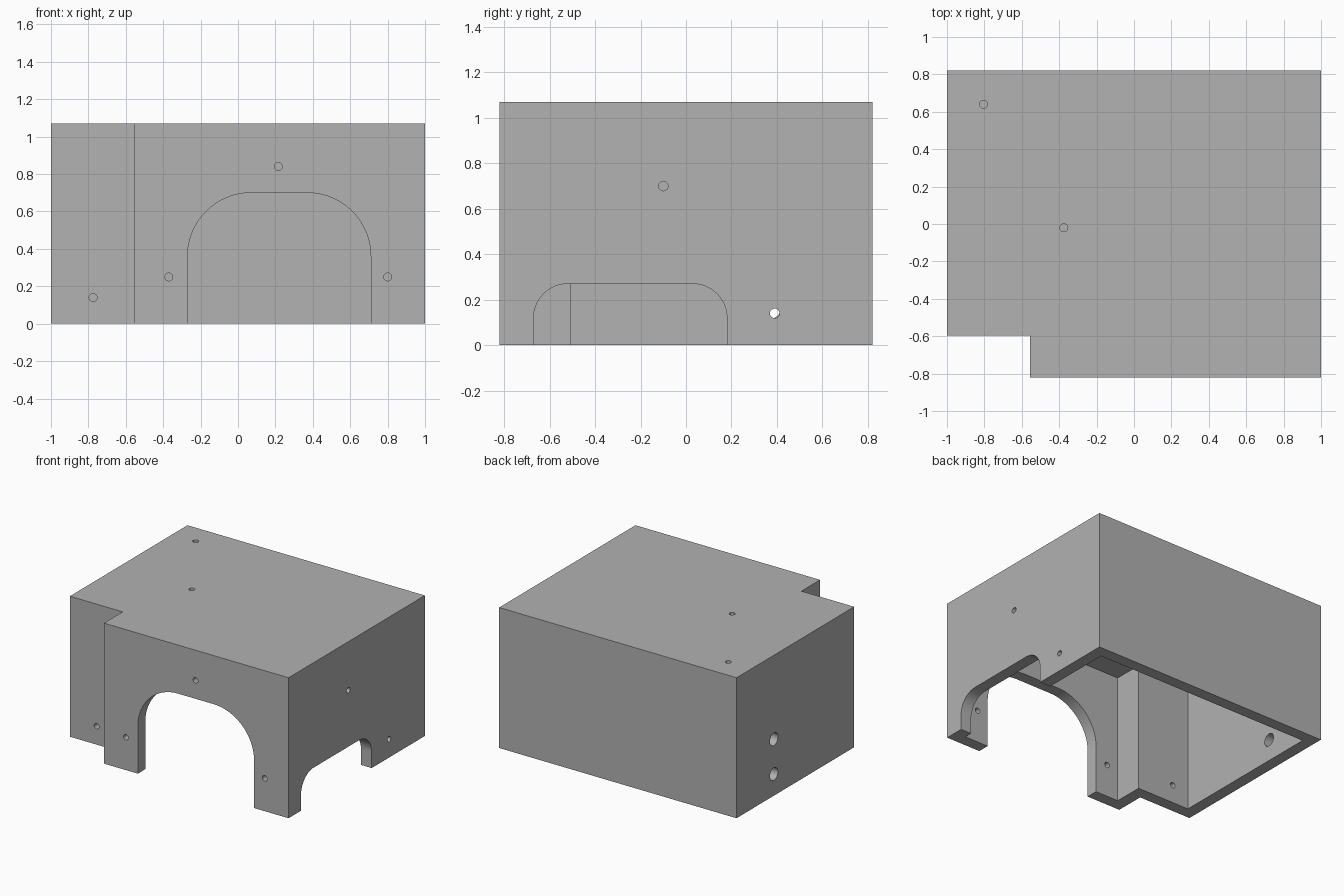
import bpy
import bmesh
import math
from mathutils import Vector

cube = bpy.data.objects.get("Cube")
if cube:
    bpy.data.objects.remove(cube, do_unlink=True)

HEIGHT, WALL = 1.07, 0.09
X, Y = 1.0, 0.82              # outer half sizes
NOTCH_X, NOTCH_Y = -0.555, -0.595

grey = bpy.data.materials.new("plain_grey")
grey.use_nodes = True
grey.diffuse_color = (0.445, 0.445, 0.445, 1)
grey.node_tree.nodes["Principled BSDF"].inputs["Base Color"].default_value = grey.diffuse_color


def prism(name, points, direction):
    """Extrude a closed loop of 3D points along a direction."""
    bm = bmesh.new()
    face = bm.faces.new([bm.verts.new(p) for p in points])
    side = bmesh.ops.extrude_face_region(bm, geom=[face])["geom"]
    moved = [v for v in side if isinstance(v, bmesh.types.BMVert)]
    bmesh.ops.translate(bm, verts=moved, vec=Vector(direction))
    bmesh.ops.recalc_face_normals(bm, faces=bm.faces)
    mesh = bpy.data.meshes.new(name)
    bm.to_mesh(mesh)
    bm.free()
    obj = bpy.data.objects.new(name, mesh)
    bpy.context.collection.objects.link(obj)
    mesh.materials.append(grey)
    return obj


def footprint(inset, z):
    """L-shaped outline of the housing, moved inwards by inset."""
    w, d = X - inset, Y - inset
    nx, ny = NOTCH_X + inset, NOTCH_Y + inset
    return [(-w, ny, z), (nx, ny, z), (nx, -d, z), (w, -d, z), (w, d, z), (-w, d, z)]


def arch(low, high, top, radius, steps=16):
    """Doorway outline with rounded upper corners."""
    pts = [(low, -0.1), (high, -0.1)]
    for centre, start in ((high - radius, 0), (low + radius, 90)):
        for i in range(steps + 1):
            a = math.radians(start + 90 * i / steps)
            pts.append((centre + radius * math.cos(a), top - radius + radius * math.sin(a)))
    return pts


def circle(u, v, radius, sides=32):
    angles = [math.tau * i / sides for i in range(sides)]
    return [(u + radius * math.cos(a), v + radius * math.sin(a)) for a in angles]


def on_front(pts, y):
    return [(u, y, v) for u, v in pts]


def on_side(pts, x):
    return [(x, u, v) for u, v in pts]


housing = prism("housing", footprint(0, 0), (0, 0, HEIGHT))

# Hollow interior, open underneath
cutters = [prism("interior_cutter", footprint(WALL, -0.1), (0, 0, HEIGHT - WALL + 0.1))]

# Large front doorway and low side doorway
through = 0.2
cutters.append(prism("front_arch_cutter", on_front(arch(-0.27, 0.71, 0.70, 0.34), -Y - 0.05), (0, through, 0)))
cutters.append(prism("side_arch_cutter", on_side(arch(-0.67, 0.18, 0.27, 0.15), X - 0.15), (through, 0, 0)))

# Screw holes in the front walls
SCREW = 0.021
for x, z, wall_y in ((-0.37, 0.25, -Y), (0.80, 0.25, -Y), (0.215, 0.84, -Y), (-0.775, 0.14, NOTCH_Y)):
    cutters.append(prism("front_hole_cutter", on_front(circle(x, z, SCREW), wall_y - 0.05), (0, through, 0)))

# Screw holes in the left wall, cable holes in the right wall
for y, z, radius, start in ((-0.10, 0.70, SCREW, X - 0.15), (0.39, 0.14, SCREW, X - 0.15),
                            (0.37, 0.165, 0.048, -X - 0.05), (0.37, 0.43, 0.048, -X - 0.05)):
    cutters.append(prism("side_hole_cutter", on_side(circle(y, z, radius), start), (through, 0, 0)))

# Blind holes in the roof
for x, y in ((-0.805, 0.64), (-0.375, -0.02)):
    pts = [(u, v, HEIGHT - 0.06) for u, v in circle(x, y, SCREW)]
    cutters.append(prism("roof_hole_cutter", pts, (0, 0, 0.1)))

# Cut everything out, then discard the cutters
bpy.context.view_layer.objects.active = housing
for cutter in cutters:
    cutter.hide_render = True
    mod = housing.modifiers.new("cut", "BOOLEAN")
    mod.operation = "DIFFERENCE"
    mod.solver = "EXACT"
    mod.object = cutter
    bpy.ops.object.modifier_apply(modifier=mod.name)
    bpy.data.objects.remove(cutter, do_unlink=True)

# Smooth the curved walls, keep corners crisp
bpy.ops.object.select_all(action="DESELECT")
housing.select_set(True)
bpy.ops.object.shade_smooth_by_angle(angle=math.radians(30))
